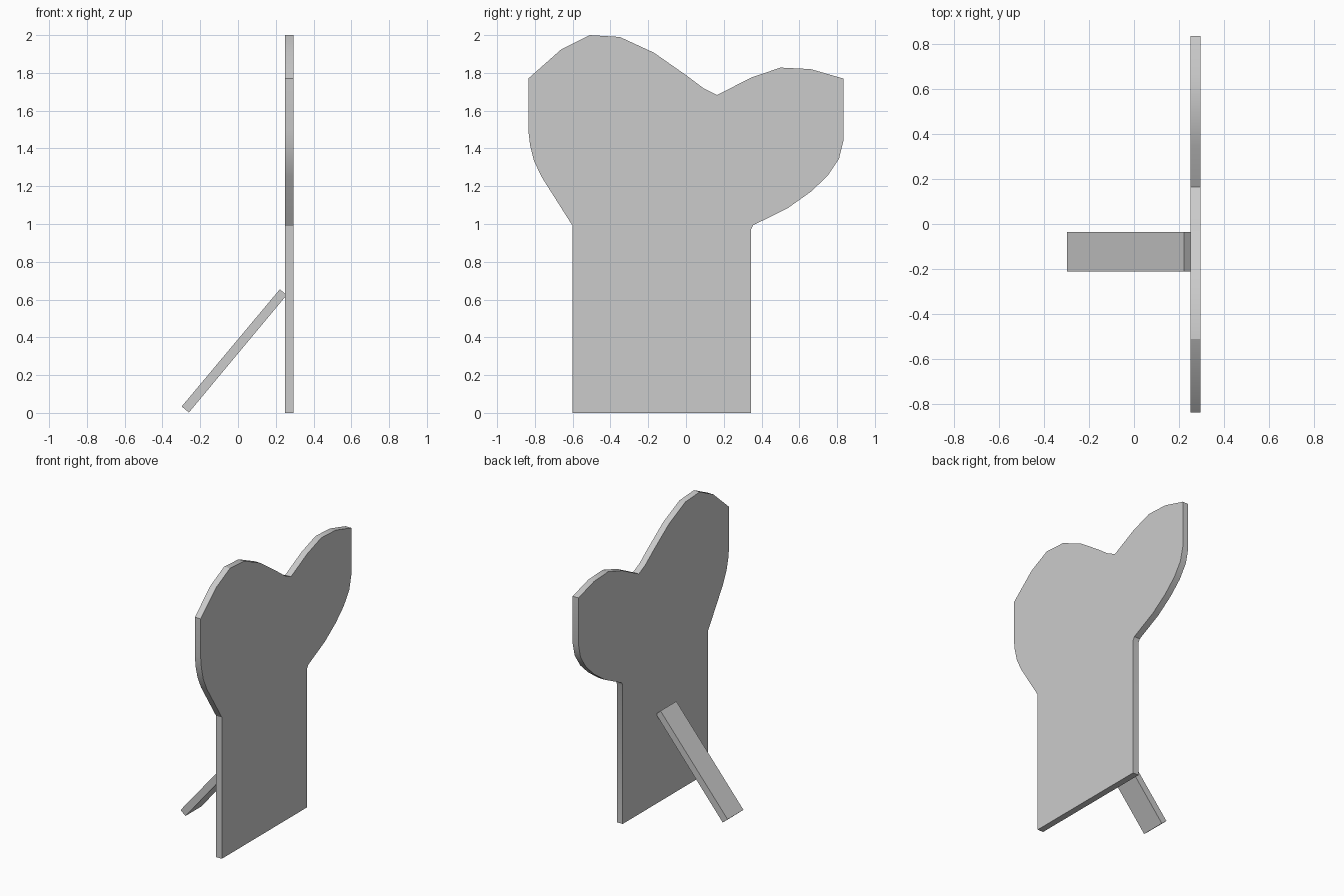
import bpy, bmesh
from mathutils import Vector

if "Cube" in bpy.data.objects:
    bpy.data.objects.remove(bpy.data.objects["Cube"])


def extruded(name, profile, offset):
    """Solid made by sweeping a flat 3D outline along an offset."""
    bm = bmesh.new()
    face = bm.faces.new([bm.verts.new(p) for p in profile])
    moved = bmesh.ops.extrude_face_region(bm, geom=[face])["geom"]
    bmesh.ops.translate(bm, vec=Vector(offset),
                        verts=[g for g in moved if isinstance(g, bmesh.types.BMVert)])
    bmesh.ops.recalc_face_normals(bm, faces=bm.faces)
    mesh = bpy.data.meshes.new(name)
    bm.to_mesh(mesh)
    bm.free()
    obj = bpy.data.objects.new(name, mesh)
    bpy.context.collection.objects.link(obj)
    bpy.ops.object.select_all(action='DESELECT')
    obj.select_set(True)
    bpy.context.view_layer.objects.active = obj
    bpy.ops.object.shade_smooth_by_angle(angle=0.52)
    return obj


# Upright cut-out board, outline in (y, z)
outline = [
    (-0.6, 0), (0.343, 0), (0.343, 0.97), (0.355, 0.993),
    (0.54, 1.085), (0.66, 1.17), (0.75, 1.255), (0.81, 1.345), (0.833, 1.44),
    (0.833, 1.77), (0.66, 1.82), (0.5, 1.828), (0.345, 1.775), (0.165, 1.683),
    (0.095, 1.717), (0, 1.788), (-0.17, 1.907), (-0.35, 1.99), (-0.51, 2.0),
    (-0.66, 1.925), (-0.835, 1.77), (-0.835, 1.5), (-0.826, 1.42),
    (-0.805, 1.335), (-0.765, 1.25), (-0.6, 0.99),
]
extruded("cutout_board", [(0.25, y, z) for y, z in outline], (0.045, 0, 0))

# Slanted support strut behind the board, side profile in (x, z)
strut = [(-0.298, 0.034), (-0.26, 0.002), (0.257, 0.623), (0.222, 0.655)]
extruded("support_strut", [(x, -0.21, z) for x, z in strut], (0, 0.175, 0))
